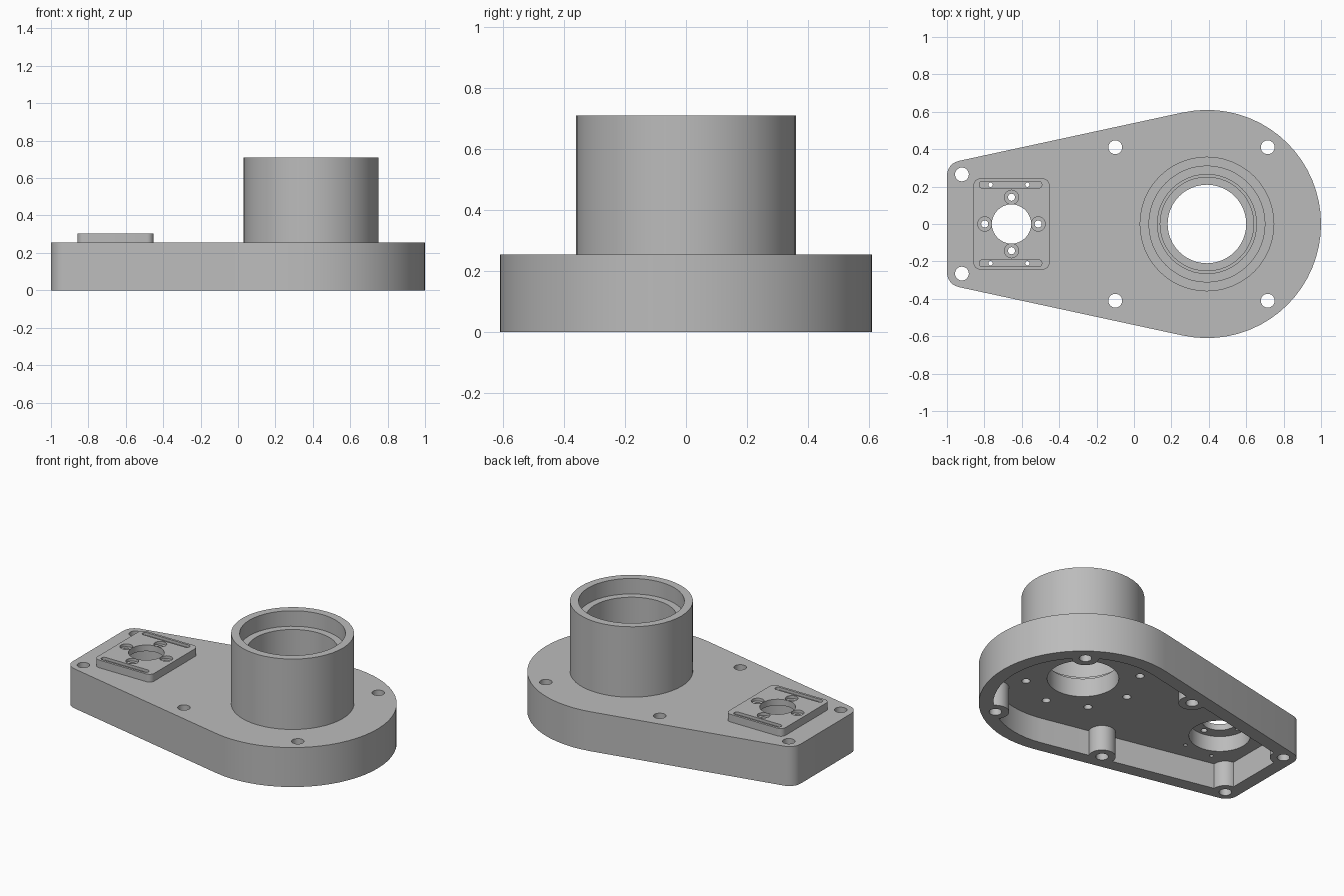
import bpy, bmesh
from math import sin, cos, tan, pi, radians

cube = bpy.data.objects.get("Cube")
if cube:
    bpy.data.objects.remove(cube, do_unlink=True)

grey = bpy.data.materials.new("machined grey")
grey.use_nodes = True
grey.diffuse_color = (0.5, 0.5, 0.5, 1)
grey.node_tree.nodes["Principled BSDF"].inputs["Base Color"].default_value = (0.5, 0.5, 0.5, 1)

SHAFT_X, MOTOR_X = 0.39, -0.655
TOP, FLOOR, PAD_TOP = 0.255, 0.165, 0.305


def arc(x, y, r, start, end, n):
    return [(x + r * cos(start + (end - start) * i / n),
             y + r * sin(start + (end - start) * i / n)) for i in range(n + 1)]


def add_object(name, bm):
    bmesh.ops.recalc_face_normals(bm, faces=bm.faces)
    mesh = bpy.data.meshes.new(name)
    bm.to_mesh(mesh)
    bm.free()
    mesh.materials.append(grey)
    ob = bpy.data.objects.new(name, mesh)
    bpy.context.collection.objects.link(ob)
    return ob


def prism(name, outline, z0, z1):
    bm = bmesh.new()
    face = bm.faces.new([bm.verts.new((x, y, z0)) for x, y in outline])
    top = bmesh.ops.extrude_face_region(bm, geom=[face])["geom"]
    verts = [v for v in top if isinstance(v, bmesh.types.BMVert)]
    bmesh.ops.translate(bm, verts=verts, vec=(0, 0, z1 - z0))
    return add_object(name, bm)


def cylinder(x, y, r, z0, z1, n=32):
    return prism("cutter", arc(x, y, r, 0, 2 * pi, n)[:-1], z0, z1)


def cut(ob, cutter):
    mod = ob.modifiers.new("cut", 'BOOLEAN')
    mod.operation, mod.solver, mod.object = 'DIFFERENCE', 'EXACT', cutter
    bpy.context.view_layer.objects.active = ob
    bpy.ops.object.modifier_apply(modifier=mod.name)
    bpy.data.objects.remove(cutter, do_unlink=True)


def body_outline(big_r, x_end, corner_r):
    # Round end joined by tangents to a narrow end with filleted corners
    a = radians(12.2)
    x = x_end + corner_r
    y = (big_r - corner_r + (x - SHAFT_X) * sin(a)) / cos(a)
    return (arc(SHAFT_X, 0, big_r, -pi / 2 - a, pi / 2 + a, 36)
            + arc(x, y, corner_r, pi / 2 + a, pi, 6)
            + arc(x, -y, corner_r, pi, 3 * pi / 2 - a, 6))


def rounded_rect(x, y, hx, hy, r, n=6):
    corners = [(1, 1), (-1, 1), (-1, -1), (1, -1)]
    return [p for i, (sx, sy) in enumerate(corners)
            for p in arc(x + sx * (hx - r), y + sy * (hy - r), r,
                         i * pi / 2, (i + 1) * pi / 2, n)]


# Hollow housing with screw bosses left standing in the cavity
housing = prism("housing", body_outline(0.61, -1, 0.08), 0, TOP)
cavity = prism("cavity", body_outline(0.525, -0.915, 0.01), -0.1, FLOOR)
screws = [(x, s * y) for x, y in [(-0.92, 0.265), (-0.1, 0.41), (0.715, 0.41)] for s in (1, -1)]
for x, y in screws:
    cut(cavity, cylinder(x, y, 0.08, -0.2, 0.3))
cut(housing, cavity)
for x, y in screws:
    cut(housing, cylinder(x, y, 0.037, -0.1, 0.4, 24))

# Shaft bore, ring of blind bolt holes and motor recess
cut(housing, cylinder(SHAFT_X, 0, 0.21, -0.1, 0.4, 48))
for i in range(8):
    a = i * pi / 4
    cut(housing, cylinder(SHAFT_X + 0.335 * cos(a), 0.335 * sin(a), 0.025, 0.1, 0.4, 16))
cut(housing, cylinder(MOTOR_X, 0, 0.18, 0.1, 0.4, 48))

# Stepped bearing tube
bm = bmesh.new()
profile = [(0.21, TOP), (0.36, TOP), (0.36, 0.71), (0.31, 0.71), (0.31, 0.61),
           (0.265, 0.61), (0.265, 0.32), (0.25, 0.32), (0.25, 0.285), (0.21, 0.285)]
ring = [bm.verts.new((SHAFT_X + r, 0, z)) for r, z in profile]
edges = [bm.edges.new((ring[i - 1], ring[i])) for i in range(len(ring))]
bmesh.ops.spin(bm, geom=ring + edges, cent=(SHAFT_X, 0, 0), axis=(0, 0, 1),
               angle=2 * pi, steps=48)
bmesh.ops.remove_doubles(bm, verts=bm.verts, dist=0.0005)
bearing_tube = add_object("bearing_tube", bm)

# Motor pad with centre bore and counterbored screw holes
pad = prism("motor_pad", rounded_rect(MOTOR_X, 0, 0.203, 0.243, 0.035), TOP, PAD_TOP)
cut(pad, cylinder(MOTOR_X, 0, 0.18, 0.1, 0.265, 48))
cut(pad, cylinder(MOTOR_X, 0, 0.105, 0.1, 0.4))
for dx, dy in [(1, 0), (0, 1), (-1, 0), (0, -1)]:
    x, y = MOTOR_X + 0.143 * dx, 0.143 * dy
    cut(pad, cylinder(x, y, 0.038, 0.287, 0.4, 20))
    cut(pad, cylinder(x, y, 0.019, 0.2, 0.4, 16))

# Slots along the pad edges, each with two small through holes
for s in (1, -1):
    y = s * 0.21
    cut(pad, prism("slot", rounded_rect(MOTOR_X - 0.005, y, 0.167, 0.018, 0.016), 0.287, 0.4))
    for dx in (-0.112, 0.085):
        for part in (housing, pad):
            cut(part, cylinder(MOTOR_X + dx, y, 0.012, 0.1, 0.4, 12))

# Smooth curved walls, keep edges sharp
bpy.ops.object.select_all(action='DESELECT')
for ob in (housing, bearing_tube, pad):
    ob.select_set(True)
bpy.context.view_layer.objects.active = housing
bpy.ops.object.shade_smooth_by_angle(angle=radians(30))
